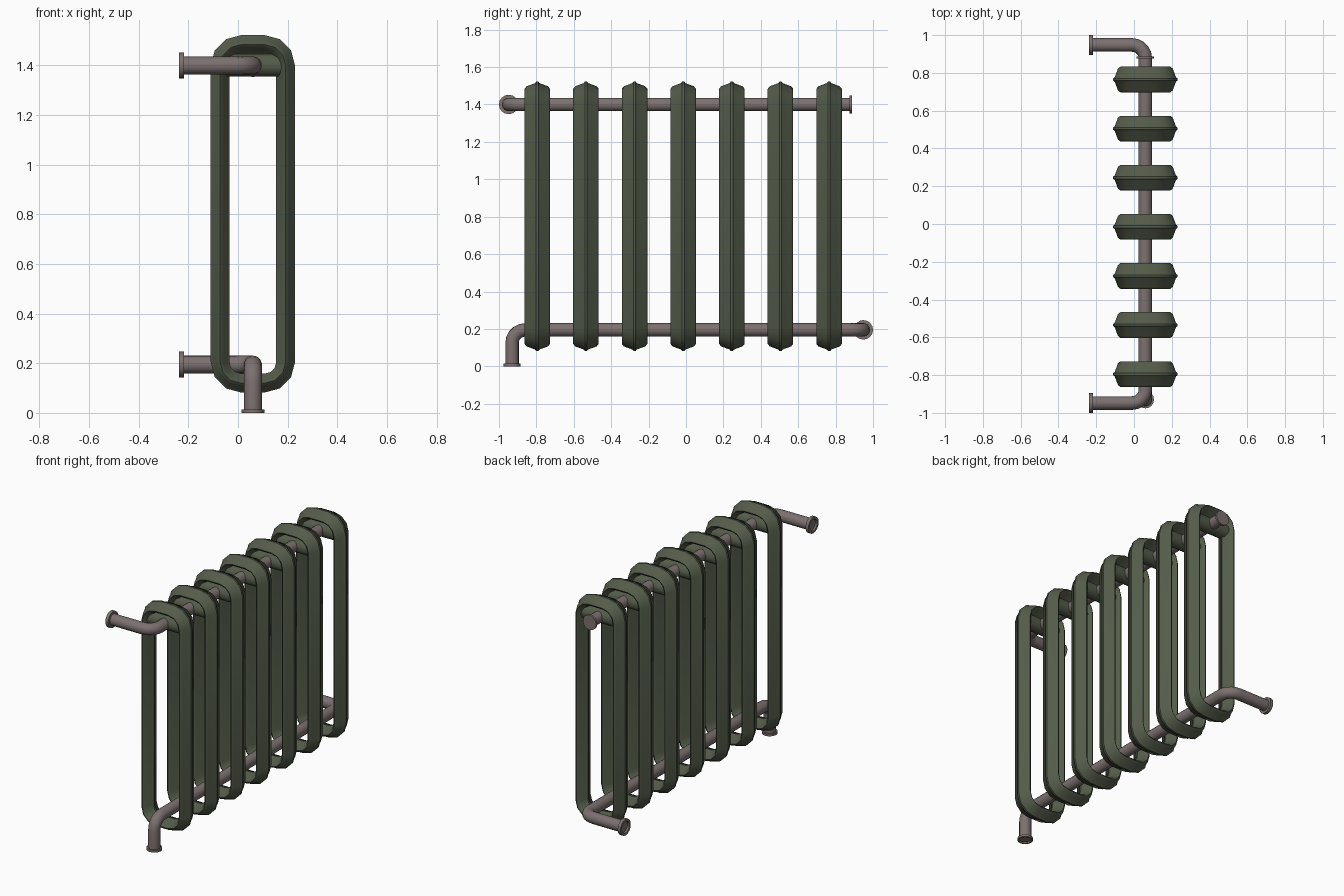
import bpy, bmesh, math
from mathutils import Vector as V

if "Cube" in bpy.data.objects:
    bpy.data.objects.remove(bpy.data.objects["Cube"])


def material(name, rgb):
    m = bpy.data.materials.new(name)
    m.diffuse_color = (*rgb, 1)
    m.use_nodes = True
    m.node_tree.nodes["Principled BSDF"].inputs["Base Color"].default_value = m.diffuse_color
    return m


GREEN = material("dark olive green", (0.088, 0.106, 0.068))
GREY = material("warm grey metal", (0.20, 0.165, 0.16))
CX, TOP_Z, LOW_Z, END_Y = 0.06, 1.40, 0.195, 0.948


def finish(bm, name, mat, angle=35):
    bmesh.ops.recalc_face_normals(bm, faces=bm.faces[:])
    me = bpy.data.meshes.new(name)
    bm.to_mesh(me)
    bm.free()
    me.materials.append(mat)
    ob = bpy.data.objects.new(name, me)
    bpy.context.collection.objects.link(ob)
    bpy.ops.object.select_all(action='DESELECT')
    ob.select_set(True)
    bpy.context.view_layer.objects.active = ob
    bpy.ops.object.shade_smooth_by_angle(angle=math.radians(angle))
    return ob


def bridge(bm, a, b):
    n = len(a)
    for i in range(n):
        bm.faces.new((a[i], a[(i + 1) % n], b[(i + 1) % n], b[i]))


def rings_along(bm, stations, sides):
    """Circles at (point, direction, radius), joined and capped."""
    rings, u = [], None
    for p, d, r in stations:
        d = d.normalized()
        u = d.orthogonal() if u is None else u - d * u.dot(d)
        u.normalize()
        w = d.cross(u)
        rings.append([bm.verts.new(p + r * (u * math.cos(t) + w * math.sin(t)))
                      for t in (2 * math.pi * i / sides for i in range(sides))])
    for a, b in zip(rings, rings[1:]):
        bridge(bm, a, b)
    bm.faces.new(rings[0])
    bm.faces.new(rings[-1])


def pipe(name, points, radius=0.036, bend=0.07, sides=16):
    """Pipe through the points, with rounded elbows."""
    pts = [V(p) for p in points]
    st = [(pts[0], pts[1] - pts[0], radius)]
    for a, p, b in zip(pts, pts[1:], pts[2:]):
        d0, d1 = (p - a).normalized(), (b - p).normalized()
        c = p - d0 * bend + d1 * bend
        for i in range(6):
            t = math.pi / 2 * i / 5
            st.append((c - d1 * bend * math.cos(t) + d0 * bend * math.sin(t),
                       d0 * math.cos(t) + d1 * math.sin(t), radius))
    st.append((pts[-1], pts[-1] - pts[-2], radius))
    bm = bmesh.new()
    rings_along(bm, st, sides)
    return finish(bm, name, GREY)


def flange(name, end, direction, radius, depth=0.02):
    """Collar whose outer face sits at end, with a shallow recess."""
    d, e = V(direction), V(end)
    bm = bmesh.new()
    prof = [(-depth, 0.034), (-depth, radius), (0, radius), (0, 0.037), (-depth * 0.7, 0.036)]
    rings_along(bm, [(e + d * h, d, r) for h, r in prof], 16)
    return finish(bm, name, GREY)


# radiator section: rounded loop with a ridged lozenge cross-section (radial, y)
half = [(0.038, 0.006), (0.030, 0.012), (0.013, 0.058), (0.0, 0.068),
        (-0.013, 0.058), (-0.030, 0.012), (-0.038, 0.006)]
SECTION = half + [(r, -y) for r, y in reversed(half)]
HALF_W, HALF_H, MID_Z, CORNER, SEG = 0.132, 0.682, 0.802, 0.085, 3


def section(index, y0):
    bm = bmesh.new()
    rings = []
    for q, (sx, sz) in enumerate([(1, 1), (-1, 1), (-1, -1), (1, -1)]):
        for s in range(SEG + 1):
            t = math.pi / 2 * (q + s / SEG)
            cx, cz = CX + sx * (HALF_W - CORNER), MID_Z + sz * (HALF_H - CORNER)
            rings.append([bm.verts.new((cx + (CORNER + r) * math.cos(t), y0 + y,
                                        cz + (CORNER + r) * math.sin(t)))
                          for r, y in SECTION])
    for i, a in enumerate(rings):
        bridge(bm, a, rings[(i + 1) % len(rings)])
    finish(bm, f"radiator_section_{index}", GREEN)
    # short cross bar under the arch
    bm = bmesh.new()
    rings_along(bm, [(V((CX + x, y0, TOP_Z)), V((1, 0, 0)), 0.047)
                     for x in (-0.12, 0.12)], 12)
    finish(bm, f"cross_bar_{index}", GREEN)


for k in range(7):
    section(k + 1, -0.795 + 0.26 * k)

# pipes
pipe("upper_pipe", [(-0.225, -END_Y, TOP_Z), (CX, -END_Y, TOP_Z), (CX, 0.88, TOP_Z)])
pipe("lower_pipe", [(CX, -0.93, 0.008), (CX, -0.93, LOW_Z), (CX, END_Y, LOW_Z),
                    (-0.225, END_Y, LOW_Z)])

# end collars
flange("upper_flange", (-0.237, -END_Y, TOP_Z), (-1, 0, 0), 0.052)
flange("lower_flange", (-0.237, END_Y, LOW_Z), (-1, 0, 0), 0.052)
flange("floor_flange", (CX, -0.93, 0), (0, 0, -1), 0.046, 0.014)

# closed plug at the far end of the upper pipe
bm = bmesh.new()
rings_along(bm, [(V((CX, y, TOP_Z)), V((0, 1, 0)), 0.047) for y in (0.875, 0.888)], 16)
finish(bm, "end_plug", GREY)
